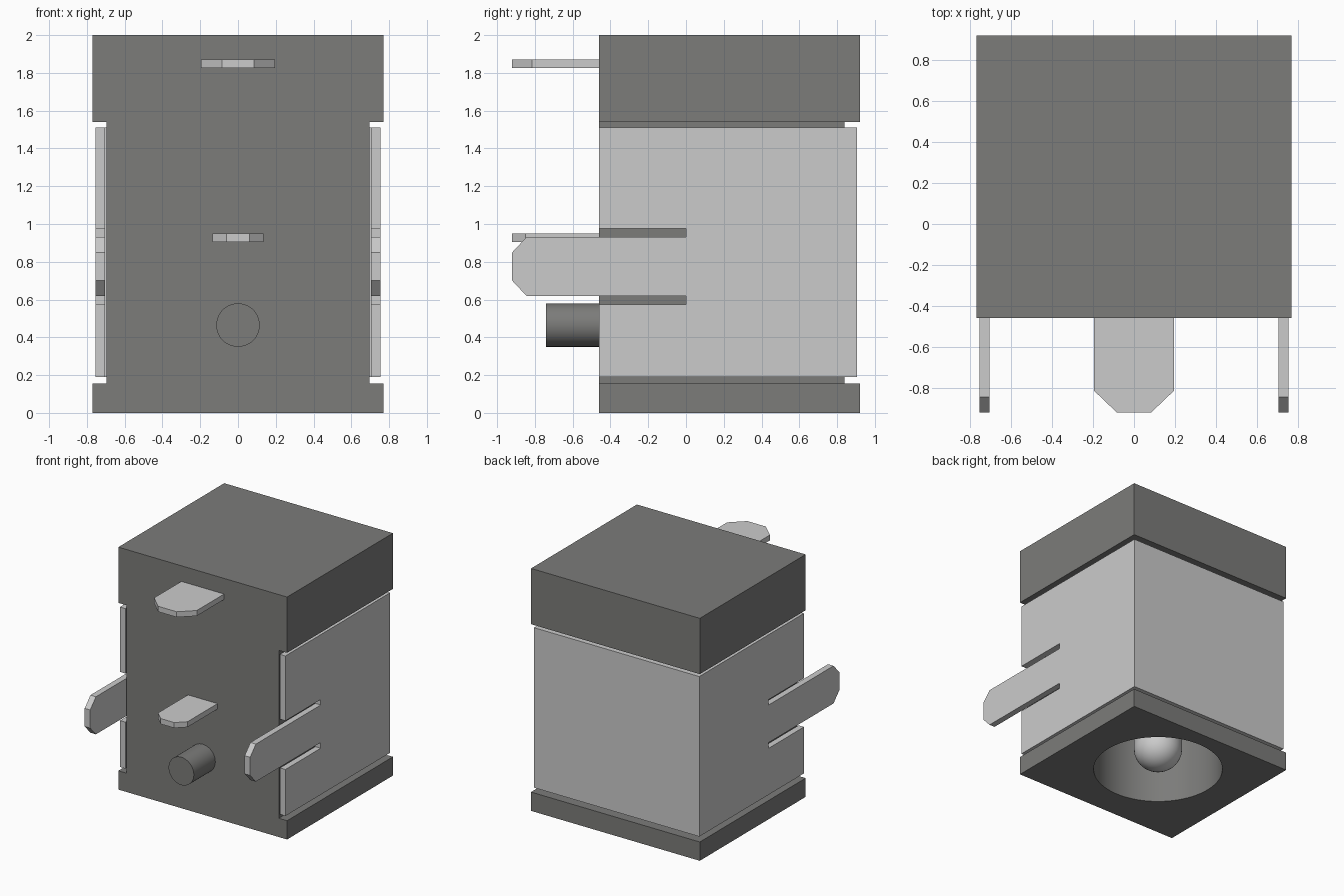
import bpy, bmesh, math
from mathutils import Matrix, Vector

if "Cube" in bpy.data.objects:
    bpy.data.objects.remove(bpy.data.objects["Cube"])


def material(name, v):
    m = bpy.data.materials.new(name)
    m.diffuse_color = (v, v, v * 0.97, 1)
    m.use_nodes = True
    m.node_tree.nodes["Principled BSDF"].inputs["Base Color"].default_value = m.diffuse_color
    return m


DARK = material("dark_plastic", 0.2)
LIGHT = material("light_metal", 0.6)


def finish(name, bm, mat):
    bmesh.ops.recalc_face_normals(bm, faces=bm.faces)
    me = bpy.data.meshes.new(name)
    bm.to_mesh(me)
    bm.free()
    ob = bpy.data.objects.new(name, me)
    bpy.context.collection.objects.link(ob)
    me.materials.append(mat)
    return ob


def box(name, lo, hi, mat=DARK):
    lo, hi = Vector(lo), Vector(hi)
    bm = bmesh.new()
    bmesh.ops.create_cube(bm, size=1, matrix=Matrix.Translation((lo + hi) / 2)
                          @ Matrix.Diagonal((*(hi - lo), 1)))
    return finish(name, bm, mat)


def cylinder(name, r, depth, segments, matrix, mat=DARK):
    bm = bmesh.new()
    bmesh.ops.create_cone(bm, cap_ends=True, segments=segments, radius1=r,
                          radius2=r, depth=depth, matrix=matrix)
    return finish(name, bm, mat)


def extrude(name, pts, offset, mat):
    bm = bmesh.new()
    face = bm.faces.new([bm.verts.new(p) for p in pts])
    geom = bmesh.ops.extrude_face_region(bm, geom=[face])["geom"]
    # the start face is kept by the extrusion, so the solid is closed
    bmesh.ops.translate(bm, vec=offset,
                        verts=[g for g in geom if isinstance(g, bmesh.types.BMVert)])
    return finish(name, bm, mat)


def activate(ob):
    bpy.ops.object.select_all(action='DESELECT')
    bpy.context.view_layer.objects.active = ob
    ob.select_set(True)


def cut(ob, cutter):
    mod = ob.modifiers.new("cut", 'BOOLEAN')
    mod.operation, mod.solver, mod.object = 'DIFFERENCE', 'EXACT', cutter
    activate(ob)
    bpy.ops.object.modifier_apply(modifier=mod.name)
    bpy.data.objects.remove(cutter)


def smooth(ob):
    activate(ob)
    bpy.ops.object.shade_smooth_by_angle(angle=math.radians(30))


FRONT, BACK = -0.46, 0.92
SOCKET_Y, SOCKET_TOP = 0.29, 1.4

# Housing: solid block with a band recessed on both sides and the back
body = box("housing", (-0.77, FRONT, 0), (0.77, BACK, 2))
for lo, hi in [((0.695, -1, 0.155), (1, 1.2, 1.54)),
               ((-1, -1, 0.155), (-0.695, 1.2, 1.54)),
               ((-1.1, 0.84, 0.155), (1.1, 1.3, 1.54))]:
    cut(body, box("cutter", lo, hi))

# Round socket opening underneath
cut(body, cylinder("cutter", 0.5, SOCKET_TOP + 0.2, 64,
                   Matrix.Translation((0, SOCKET_Y, SOCKET_TOP / 2 - 0.1))))
smooth(body)

# Metal shell: slotted side profile with a chamfered tab, hollowed to a U
side = [(FRONT, 0.19), (0.905, 0.19), (0.905, 1.51), (FRONT, 1.51),
        (FRONT, 0.975), (0, 0.975), (0, 0.93), (-0.845, 0.93),
        (-0.92, 0.85), (-0.92, 0.70), (-0.845, 0.62), (0, 0.62),
        (0, 0.573), (FRONT, 0.573)]
shell = extrude("metal_shell", [(-0.755, y, z) for y, z in side], (1.51, 0, 0), LIGHT)
cut(shell, box("cutter", (-0.705, -1.2, 0), (0.705, 0.855, 1.8)))


# Flat solder pins with chamfered tips on the front
def solder_pin(name, w, tip_w, shoulder_y, z):
    half = [(w, FRONT + 0.02), (w, shoulder_y), (tip_w, -0.92)]
    outline = half + [(-x, y) for x, y in reversed(half)]
    return extrude(name, [(x, y, z) for x, y in outline], (0, 0, 0.045), LIGHT)


solder_pin("upper_solder_pin", 0.195, 0.085, -0.815, 1.826)
solder_pin("lower_solder_pin", 0.135, 0.062, -0.85, 0.906)

# Locating peg on the front
peg = cylinder("locating_peg", 0.115, 0.30, 48,
               Matrix.Translation((0, -0.59, 0.465)) @ Matrix.Rotation(math.pi / 2, 4, 'X'))
smooth(peg)

# Round-tipped centre contact inside the socket
R = 0.187
bm = bmesh.new()
profile = [(0, 0, SOCKET_TOP + 0.01), (R, 0, SOCKET_TOP + 0.01)]
for i in range(9):
    a = math.pi / 2 * i / 8
    profile.append((R * math.cos(a) if i < 8 else 0, 0, 0.18 - R * math.sin(a) * 0.95))
verts = [bm.verts.new(p) for p in profile]
edges = [bm.edges.new(pair) for pair in zip(verts, verts[1:])]
bmesh.ops.spin(bm, geom=verts + edges, axis=(0, 0, 1), cent=(0, 0, 0),
               angle=math.tau, steps=32, use_duplicate=False)
bmesh.ops.remove_doubles(bm, verts=bm.verts, dist=1e-4)
bmesh.ops.translate(bm, verts=bm.verts, vec=(0, SOCKET_Y, 0))
smooth(finish("centre_contact", bm, LIGHT))
